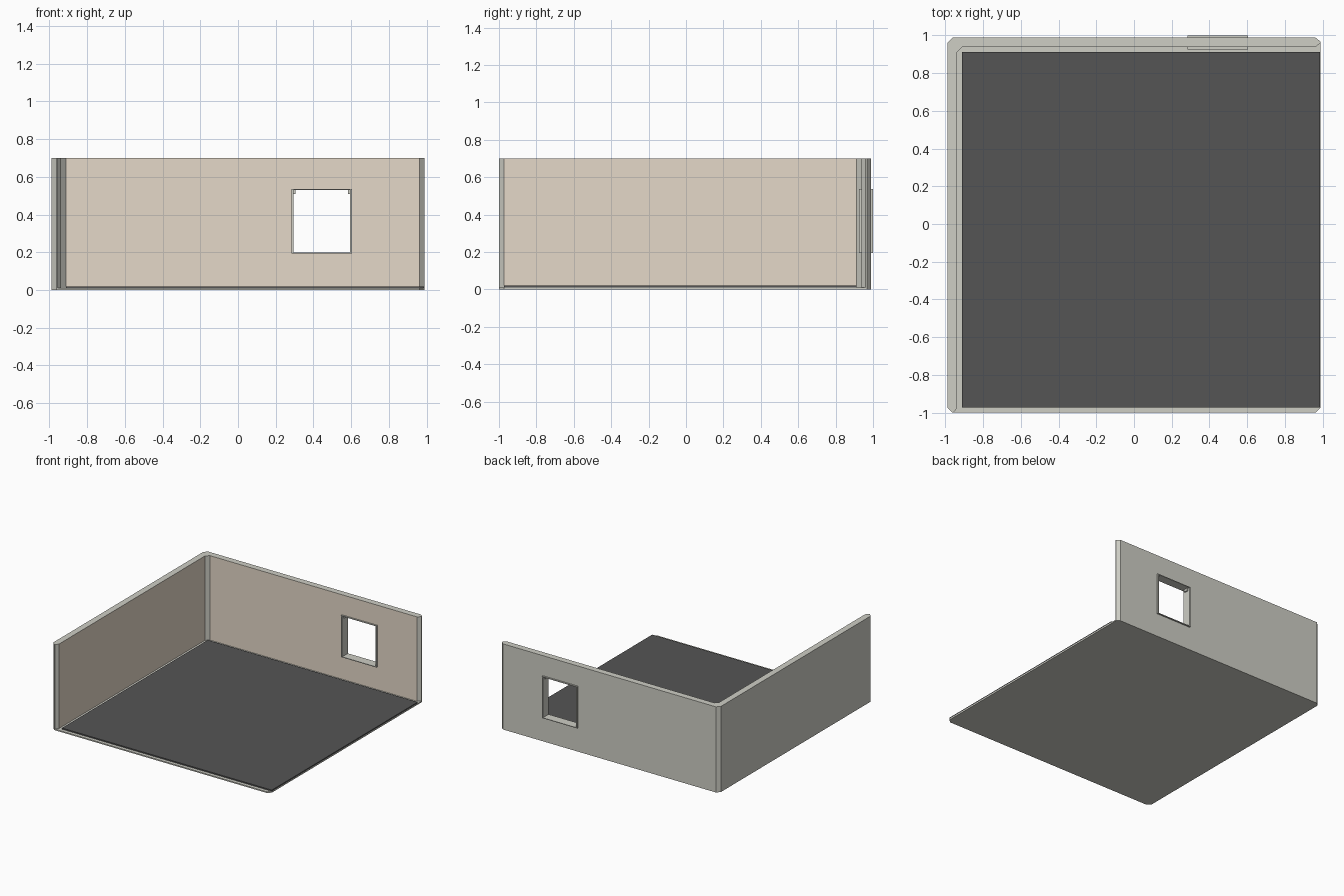
import bpy, bmesh

if "Cube" in bpy.data.objects:
    bpy.data.objects.remove(bpy.data.objects["Cube"])


def material(name, r, g, b):
    m = bpy.data.materials.new(name)
    m.diffuse_color = (r, g, b, 1)
    m.use_nodes = True
    m.node_tree.nodes["Principled BSDF"].inputs["Base Color"].default_value = m.diffuse_color
    return m


STONE = material("warm_grey", 0.62, 0.62, 0.56)
PAINT = material("cream_paint", 0.78, 0.69, 0.58)
DARK = material("dark_floor", 0.09, 0.09, 0.09)


def prism(name, outline, z0, z1, mats, painted=()):
    """Extrude a plan outline; sides listed in painted use the second material."""
    bm = bmesh.new()
    n = len(outline)
    lo = [bm.verts.new((x, y, z0)) for x, y in outline]
    hi = [bm.verts.new((x, y, z1)) for x, y in outline]
    bm.faces.new(lo[::-1])
    bm.faces.new(hi)
    for i in range(n):
        j = (i + 1) % n
        f = bm.faces.new((lo[i], lo[j], hi[j], hi[i]))
        f.material_index = 1 if i in painted else 0
    bmesh.ops.recalc_face_normals(bm, faces=bm.faces)
    me = bpy.data.meshes.new(name)
    bm.to_mesh(me)
    bm.free()
    ob = bpy.data.objects.new(name, me)
    bpy.context.collection.objects.link(ob)
    for m in mats:
        me.materials.append(m)
    return ob


def box(name, x0, x1, y0, y1, z0, z1, mat):
    return prism(name, [(x0, y0), (x1, y0), (x1, y1), (x0, y1)], z0, z1, [mat])


def cut(ob, cutter):
    mod = ob.modifiers.new("opening", 'BOOLEAN')
    mod.operation = 'DIFFERENCE'
    mod.solver = 'EXACT'
    mod.object = cutter
    cutter.hide_render = True
    cutter.hide_set(True)


E = 0.988   # outer wall face
I = 0.937   # inner wall face
C = 0.026   # corner chamfer

# L-shaped wall with chamfered ends and corners
wall_plan = [
    (-E, -1 + C), (-E + C, -1), (-I - C + 0.006, -1), (-I, -1 + C),
    (-I, I - C), (-I + C, I), (E - C, I), (E, I + 0.023),
    (E, E - 0.02), (E - C, E), (-E + C, E), (-E, E - C),
]
walls = prism("walls", wall_plan, 0, 0.7, [STONE, PAINT], painted=(3, 5))

# Base slab, seen as a pale rim round the floor
slab_plan = [
    (-I - C + 0.006, -1), (E - C, -1), (E, -1 + C), (E, I + 0.023),
    (E - C, I), (-I + C, I), (-I, I - C), (-I, -1 + C),
]
prism("base_slab", slab_plan, 0, 0.01, [STONE])

# Dark floor covering
box("floor", -0.911, E - 0.001, -0.973, 0.911, 0.005, 0.02, DARK)

# Window opening in the back wall
X0, X1, Z0, Z1 = 0.284, 0.604, 0.194, 0.536
T = 0.010
cut(walls, box("wall_cutter", X0 + 0.003, X1 - 0.003, 0.85, 1.1,
               Z0 + 0.003, Z1 - 0.003, STONE))

# Window frame projecting on both sides, with small blocks in the top corners
Y0, Y1 = 0.926, 1.0
frame = box("window_frame", X0, X1, Y0, Y1, Z0, Z1, STONE)
cut(frame, box("frame_cutter", X0 + T, X1 - T, 0.85, 1.1, Z0 + 0.005, Z1 - 0.006, STONE))
for side, x in (("left", X0 + T), ("right", X1 - T - 0.01)):
    box(f"frame_block_{side}", x, x + 0.01, Y0 + 0.02, Y1 - 0.02,
        Z1 - 0.026, Z1 - 0.005, STONE)
